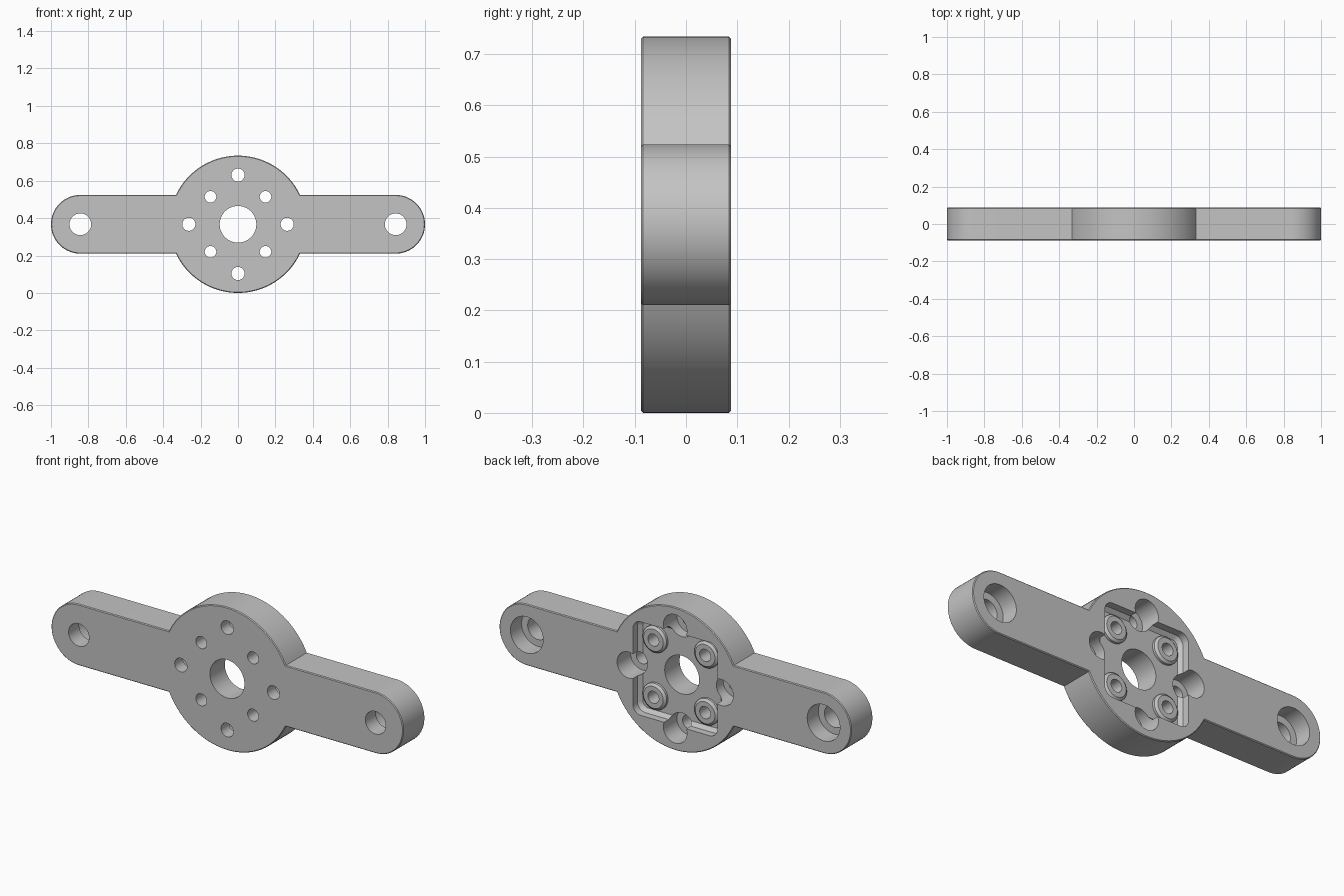
import bpy
import bmesh
from math import sin, cos, asin, degrees, radians

default = bpy.data.objects.get("Cube")
if default:
    bpy.data.objects.remove(default, do_unlink=True)

MID = 0.367            # height of the centre axis, also the hub radius
HALF = 0.088           # half thickness
ARM = 0.157            # arm half height and end radius
TIP = 1 - ARM          # arm hole position
OUT = 0.15             # cutter overshoot

grey = bpy.data.materials.new("light grey metal")
grey.use_nodes = True
colour = (0.55, 0.55, 0.55, 1)
grey.diffuse_color = colour
grey.node_tree.nodes["Principled BSDF"].inputs["Base Color"].default_value = colour


def arc(cx, cz, r, start, end, steps):
    angles = [radians(start + (end - start) * i / steps) for i in range(steps + 1)]
    return [(cx + r * cos(a), cz + r * sin(a)) for a in angles]


def circle(cx, cz, r, steps=48):
    return arc(cx, cz, r, 0, 360, steps)[:-1]


def rounded_square(half, r):
    c = half - r
    pts = []
    for i, (sx, sz) in enumerate([(1, 1), (-1, 1), (-1, -1), (1, -1)]):
        pts += arc(sx * c, MID + sz * c, r, 90 * i, 90 * i + 90, 8)
    return pts


def loft(name, layers):
    """Closed solid through matching outlines, each placed at its own depth."""
    bm = bmesh.new()
    rings = [[bm.verts.new((x, y, z)) for x, z in pts] for pts, y in layers]
    n = len(rings[0])
    for a, b in zip(rings, rings[1:]):
        for i in range(n):
            j = (i + 1) % n
            bm.faces.new((a[i], a[j], b[j], b[i]))
    bm.faces.new(rings[0])
    bm.faces.new(rings[-1])
    bmesh.ops.recalc_face_normals(bm, faces=bm.faces)
    mesh = bpy.data.meshes.new(name)
    bm.to_mesh(mesh)
    bm.free()
    mesh.materials.append(grey)
    obj = bpy.data.objects.new(name, mesh)
    bpy.context.collection.objects.link(obj)
    return obj


def turned(name, cx, cz, profile):
    return loft(name, [(circle(cx, cz, r), y) for r, y in profile])


def apply(obj, mod):
    bpy.context.view_layer.objects.active = obj
    bpy.ops.object.modifier_apply(modifier=mod.name)


def combine(obj, tool, operation):
    mod = obj.modifiers.new(operation, 'BOOLEAN')
    mod.object, mod.operation, mod.solver = tool, operation, 'EXACT'
    apply(obj, mod)
    bpy.data.objects.remove(tool, do_unlink=True)


def counterbore(cx, cz, r, wide, depth):
    floor = HALF - depth
    return turned("counterbore_cutter", cx, cz,
                  [(r, -OUT), (r, floor), (wide, floor), (wide, OUT)])


# Round hub with two round-ended arms, edges lightly chamfered
join = degrees(asin(ARM / MID))
outline = (arc(0, MID, MID, join, 180 - join, 40)
           + arc(-TIP, MID, ARM, 90, 270, 32)
           + arc(0, MID, MID, 180 + join, 360 - join, 40)
           + arc(TIP, MID, ARM, -90, 90, 32))
bracket = loft("bracket", [(outline, -HALF), (outline, HALF)])
bevel = bracket.modifiers.new("chamfer", 'BEVEL')
bevel.width = 0.004
bevel.segments = 1
bevel.limit_method = 'ANGLE'
bevel.angle_limit = radians(75)
apply(bracket, bevel)

# Square pocket in the back with a sloped foot
FLOOR = HALF - 0.055
pocket = loft("pocket_cutter", [(rounded_square(0.222, 0.03), FLOOR),
                                (rounded_square(0.24, 0.045), FLOOR + 0.018),
                                (rounded_square(0.24, 0.045), OUT)])
combine(bracket, pocket, 'DIFFERENCE')

# Raised bosses on the pocket floor, each drilled through
for sx in (-1, 1):
    for sz in (-1, 1):
        cx, cz = sx * 0.147, MID + sz * 0.147
        boss = turned("boss", cx, cz, [(0.068, 0), (0.068, FLOOR + 0.012),
                                       (0.056, FLOOR + 0.022)])
        combine(bracket, boss, 'UNION')
        drill = turned("drill_cutter", cx, cz, [(0.031, -OUT), (0.031, OUT)])
        combine(bracket, drill, 'DIFFERENCE')

# Centre bore
bore = turned("bore_cutter", 0, MID, [(0.098, -OUT), (0.098, OUT)])
combine(bracket, bore, 'DIFFERENCE')

# Counterbored holes around the hub and at the arm ends
for dx, dz in ((1, 0), (0, 1), (-1, 0), (0, -1)):
    combine(bracket, counterbore(dx * 0.263, MID + dz * 0.263, 0.035, 0.067, 0.11), 'DIFFERENCE')
for side in (-1, 1):
    combine(bracket, counterbore(side * TIP, MID, 0.058, 0.093, 0.09), 'DIFFERENCE')

# Smooth curved walls, keep the edges sharp
bpy.ops.object.select_all(action='DESELECT')
bracket.select_set(True)
bpy.context.view_layer.objects.active = bracket
bpy.ops.object.shade_smooth_by_angle(angle=radians(25))
